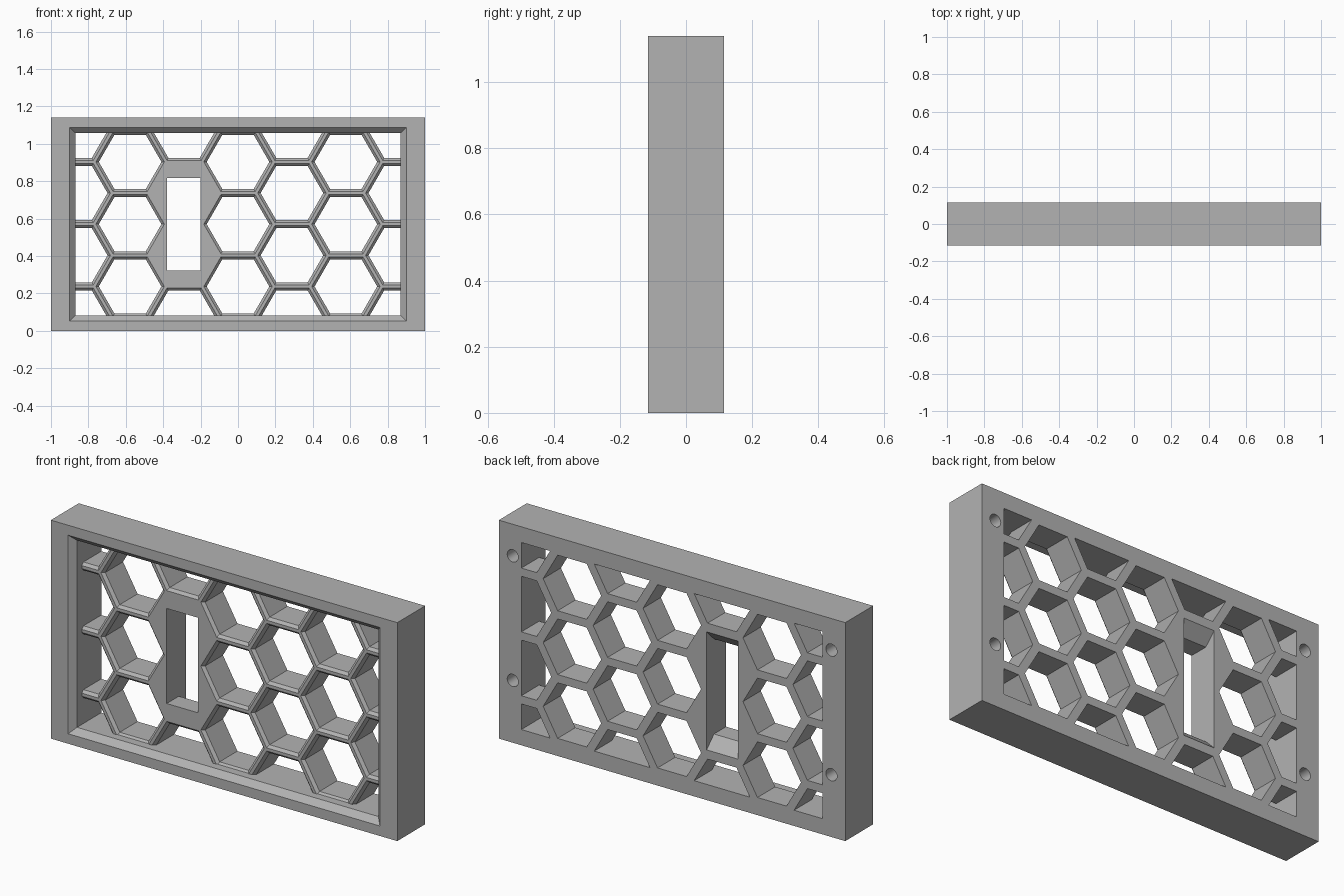
import bpy
import bmesh
from math import sqrt, cos, sin, pi

if "Cube" in bpy.data.objects:
    bpy.data.objects.remove(bpy.data.objects["Cube"], do_unlink=True)

# Main sizes
FRONT, BACK = -0.115, 0.115
HEIGHT, MID = 1.14, 0.57
WIN_X, WIN_Z = 0.87, 0.488      # half window
GRID_FRONT = -0.045
PITCH = 0.333                   # honeycomb spacing
HOLE = 0.145                    # cell inradius
BEVEL = 0.0135

grey = bpy.data.materials.new("grey_plastic")
grey.use_nodes = True
grey.diffuse_color = (0.45, 0.45, 0.45, 1)
grey.node_tree.nodes["Principled BSDF"].inputs["Base Color"].default_value = (0.45, 0.45, 0.45, 1)


def rect(hx, hz):
    return [(-hx, -hz), (hx, -hz), (hx, hz), (-hx, hz)]


def polygon(radius, sides):
    return [(radius * cos(2 * pi * i / sides), radius * sin(2 * pi * i / sides))
            for i in range(sides)]


def loft(bm, cx, cz, rings):
    """Closed solid through (y, outline) sections around (cx, cz)."""
    loops = [[bm.verts.new((cx + x, y, cz + z)) for x, z in pts] for y, pts in rings]
    n = len(loops[0])
    for a, b in zip(loops, loops[1:]):
        for i in range(n):
            j = (i + 1) % n
            bm.faces.new((a[i], a[j], b[j], b[i]))
    bm.faces.new(loops[0][::-1])
    bm.faces.new(loops[-1])


def make_object(name, bm):
    bmesh.ops.recalc_face_normals(bm, faces=bm.faces)
    mesh = bpy.data.meshes.new(name)
    bm.to_mesh(mesh)
    bm.free()
    mesh.materials.append(grey)
    obj = bpy.data.objects.new(name, mesh)
    bpy.context.collection.objects.link(obj)
    return obj


def carve(obj, cutter):
    """Subtract the cutter for good and discard it."""
    mod = obj.modifiers.new("cut", 'BOOLEAN')
    mod.operation, mod.solver, mod.object = 'DIFFERENCE', 'EXACT', cutter
    bpy.context.view_layer.update()
    graph = bpy.context.evaluated_depsgraph_get()
    mesh = bpy.data.meshes.new_from_object(obj.evaluated_get(graph))
    obj.modifiers.clear()
    obj.data = mesh
    bpy.data.objects.remove(cutter, do_unlink=True)


# Outer frame with a chamfered window and four blind screw holes in the back
bm = bmesh.new()
loft(bm, 0, MID, [(FRONT, rect(1, MID)), (BACK, rect(1, MID))])
frame = make_object("frame", bm)

bm = bmesh.new()
loft(bm, 0, MID, [(FRONT - 0.01, rect(WIN_X + 0.04, WIN_Z + 0.04)),
                  (FRONT + 0.03, rect(WIN_X, WIN_Z)),
                  (BACK + 0.05, rect(WIN_X, WIN_Z))])
for x in (-0.92, 0.92):
    for dz in (-0.325, 0.325):
        loft(bm, x, 0.65 + dz, [(0.0, polygon(0.032, 24)),
                                (BACK + 0.05, polygon(0.032, 24))])
carve(frame, make_object("frame_cutter", bm))

# Honeycomb panel filling the window, recessed behind the front rim
bm = bmesh.new()
loft(bm, 0, MID, [(GRID_FRONT, rect(WIN_X, WIN_Z)), (BACK, rect(WIN_X, WIN_Z))])
panel = make_object("honeycomb_panel", bm)

bm = bmesh.new()


def hexagon(inradius):
    return polygon(inradius * 2 / sqrt(3), 6)


for col in range(-3, 4):
    offset = col % 2 == 1
    rows = (-1.5, -0.5, 0.5, 1.5) if offset else (-1, 0, 1)
    if col % 2 == 1:
        offset_even = col in (-3, -1, 1, 3)
    for row in rows:
        # two cells stay solid around the slot
        if col == -1 and abs(row) < 1:
            continue
        loft(bm, col * PITCH * sqrt(3) / 2, MID + row * PITCH,
             [(GRID_FRONT - 0.002, hexagon(HOLE + BEVEL + 0.002)),
              (GRID_FRONT + BEVEL, hexagon(HOLE)),
              (BACK + 0.05, hexagon(HOLE))])

# Upright slot, its ends widening towards the back
loft(bm, -0.29, MID, [(GRID_FRONT - 0.02, rect(0.09, 0.248)),
                      (BACK - 0.06, rect(0.09, 0.248)),
                      (BACK + 0.01, rect(0.09, 0.318))])
carve(panel, make_object("panel_cutter", bm))

# Smooth the round holes, keep every other edge sharp
for obj in (frame, panel):
    bpy.ops.object.select_all(action='DESELECT')
    obj.select_set(True)
    bpy.context.view_layer.objects.active = obj
    bpy.ops.object.shade_smooth_by_angle(angle=pi / 9)
